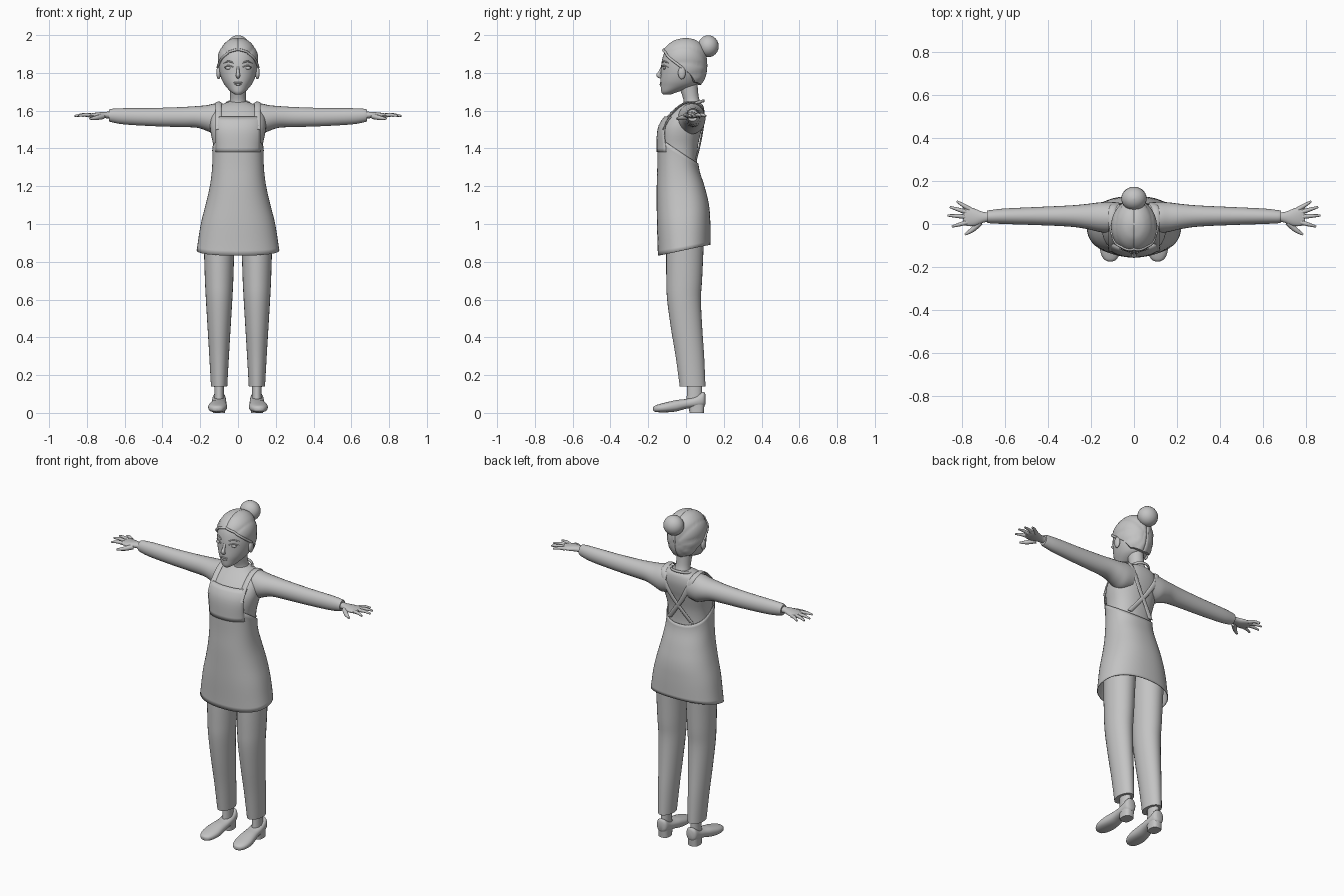
import bpy, bmesh, math
from mathutils import Vector

if "Cube" in bpy.data.objects:
    bpy.data.objects.remove(bpy.data.objects["Cube"])

GREY = bpy.data.materials.new("plain_grey")
GREY.diffuse_color = (0.55, 0.55, 0.55, 1)
GREY.use_nodes = True
GREY.node_tree.nodes["Principled BSDF"].inputs["Base Color"].default_value = GREY.diffuse_color
X, Y, Z = Vector((1, 0, 0)), Vector((0, 1, 0)), Vector((0, 0, 1))


def finish(name, verts, faces, mirror=False, thick=0, angle=50):
    bm = bmesh.new()
    vs = [bm.verts.new(v) for v in verts]
    for f in faces:
        bm.faces.new([vs[i] for i in f])
    bmesh.ops.recalc_face_normals(bm, faces=bm.faces)
    me = bpy.data.meshes.new(name)
    bm.to_mesh(me)
    bm.free()
    me.materials.append(GREY)
    ob = bpy.data.objects.new(name, me)
    bpy.context.collection.objects.link(ob)
    bpy.ops.object.select_all(action='DESELECT')
    ob.select_set(True)
    bpy.context.view_layer.objects.active = ob
    bpy.ops.object.shade_smooth_by_angle(angle=math.radians(angle))
    if thick:
        m = ob.modifiers.new("thickness", 'SOLIDIFY')
        m.thickness, m.offset = thick, 0
    if mirror:
        ob.modifiers.new("mirror", 'MIRROR').use_mirror_merge = False
    return ob


def smooth(rows, k=4):
    """Catmull-Rom resampling of a list of number rows."""
    out = []
    for i in range(len(rows) - 1):
        a, b, c, d = (rows[max(0, min(len(rows) - 1, i + j))] for j in (-1, 0, 1, 2))
        for s in range(k):
            t = s / k
            out.append(tuple(q + .5 * t * (r - p + t * (2*p - 5*q + 4*r - w + t * (3*(q - r) + w - p)))
                             for p, q, r, w in zip(a, b, c, d)))
    return out + [tuple(rows[-1])]


def ring(c, u, v, ru, rv, n, e=2.0):
    pts = []
    for i in range(n):
        a = 2 * math.pi * i / n
        cx, sy = math.cos(a), math.sin(a)
        pts.append(Vector(c) + u * ru * math.copysign(abs(cx) ** (2 / e), cx)
                   + v * rv * math.copysign(abs(sy) ** (2 / e), sy))
    return pts


def loft(name, rings, caps=True, **kw):
    n = len(rings[0])
    faces = [(r*n + i, r*n + (i+1) % n, (r+1)*n + (i+1) % n, (r+1)*n + i)
             for r in range(len(rings) - 1) for i in range(n)]
    if caps:
        faces += [tuple(range(n)), tuple(range((len(rings) - 1) * n, len(rings) * n))]
    return finish(name, [p for r in rings for p in r], faces, **kw)


def upright(name, rows, n=32, e=2.0, xc=0, **kw):
    """Rows: height, half width, front y, back y."""
    return loft(name, [ring((xc, (f + b) / 2, z), X, Y, rx, (b - f) / 2, n, e)
                       for z, rx, f, b in rows], **kw)


def sideways(name, rows, n=20, **kw):
    """Rows: x, y centre, y radius, z centre, z radius."""
    return loft(name, [ring((x, y, z), Y, Z, ry, rz, n) for x, y, ry, z, rz in rows], **kw)


def tube(name, pts, radii, flat=1.0, n=10, side=None, k=4, **kw):
    path = [Vector(p) for p in smooth(pts, k)]
    rr = smooth([(r,) for r in radii], k)
    rings = []
    for i, p in enumerate(path):
        t = (path[min(i + 1, len(path) - 1)] - path[max(i - 1, 0)]).normalized()
        u = side or t.cross(Z).normalized()
        v = t.cross(u).normalized()
        rings.append(ring(p, u, v, rr[i][0], rr[i][0] * flat, n))
    return loft(name, rings, **kw)


def ball(name, c, r, mirror=False, n=20):
    rings = [ring((c[0], c[1], c[2] - r[2] * math.cos(a)), X, Y, r[0] * math.sin(a), r[1] * math.sin(a), n)
             for a in (math.pi * (j + .05) / 12.1 for j in range(13))]
    return loft(name, rings, mirror=mirror)


def at(rows, z):
    """Linear lookup of a row by its first number."""
    z = max(rows[0][0], min(rows[-1][0], z))
    for a, b in zip(rows, rows[1:]):
        if z <= b[0]:
            t = (z - a[0]) / (b[0] - a[0])
            return [p + (q - p) * t for p, q in zip(a, b)]


def skin(rows, x, z, e=2.0, back=False):
    """y of a body surface at x, z."""
    _, rx, f, b = at(rows, z)
    d = (b - f) / 2 * max(0, 1 - abs(x / rx) ** e) ** (1 / e)
    return (f + b) / 2 + (d if back else -d)


# torso and skirt outline
E = 2.3
body = smooth([(.80, .226, -.147, .13), (.88, .214, -.148, .128), (1.0, .195, -.152, .127),
               (1.1, .170, -.153, .12), (1.2, .147, -.153, .096), (1.3, .135, -.15, .066),
               (1.4, .135, -.15, .068), (1.48, .150, -.148, .084), (1.53, .154, -.135, .097),
               (1.58, .146, -.098, .104), (1.62, .115, -.055, .099), (1.64, .075, -.025, .086),
               (1.652, .04, 0, .07)])
upright("shirt", [(z, rx - .006, f + .006, b - .006) for z, rx, f, b in body if z > 1.15], n=40, e=E)

# apron skirt with slanted hem and slanted waist seam
N, ROWS = 48, 24
rings = [[] for _ in range(ROWS + 1)]
for i in range(N):
    p0 = ring((0, -.008, 0), X, Y, 1, .138, N, E)[i]
    p1 = ring((0, -.042, 0), X, Y, 1, .108, N, E)[i]
    for r in range(ROWS + 1):
        t = r / ROWS
        z = (.863 + .21 * p0.y) * (1 - t) + (1.362 - .65 * p1.y) * t
        _, rx, f, b = at(body, z)
        rings[r].append(ring((0, (f + b) / 2, z), X, Y, rx, (b - f) / 2, N, E)[i])
loft("apron_skirt", rings, caps=False, thick=.004)

# apron bib following the chest
NX, NZ = 16, 8
verts, faces = [], []
for j in range(NZ + 1):
    for i in range(NX + 1):
        x, z = -.118 + .236 * i / NX, 1.38 + .187 * j / NZ
        verts.append((x, skin(body, x, z, E) - .003, z))
for j in range(NZ):
    for i in range(NX):
        a = j * (NX + 1) + i
        faces.append((a, a + 1, a + NX + 2, a + NX + 1))
finish("apron_bib", verts, faces, thick=.006)

# straps over the shoulders, crossing on the back
strap = [(.103, skin(body, .103, z, E) - .002, z) for z in (1.5, 1.56)]
strap += [(.103, -.035, 1.622), (.103, .02, 1.643), (.098, .078, 1.622)]
strap += [(x, skin(body, x, z, E, True) + .002, z) for x, z in
          ((.075, 1.56), (.03, 1.48), (-.03, 1.40), (-.075, 1.34))]
tube("apron_strap", strap, [.016] * len(strap), flat=.3, side=X, mirror=True)

# collar and neck
collar = [ring((0, .035 + .062 * math.sin(a) - .004, 1.634 + .018 * math.sin(a)),
               Vector((math.cos(a), math.sin(a), 0)), Z, .006, .008, 8) for a in
          (2 * math.pi * k / 32 for k in range(33))]
for k, r in enumerate(collar):
    for p in r:
        p.x += .062 * math.cos(2 * math.pi * k / 32)
loft("collar", collar, caps=False)
upright("neck", smooth([(1.60, .06, -.02, .09), (1.64, .046, -.012, .078), (1.68, .041, -.02, .066),
                        (1.76, .045, -.05, .06)]), n=24)

# sleeves and hands
sideways("sleeve", smooth([(.07, .03, .07, 1.56, .076), (.12, .03, .073, 1.557, .081),
                           (.165, .032, .068, 1.561, .068), (.22, .035, .058, 1.567, .057),
                           (.3, .037, .049, 1.566, .053), (.45, .037, .042, 1.566, .048),
                           (.6, .036, .036, 1.57, .043), (.665, .034, .031, 1.574, .036),
                           (.682, .034, .028, 1.575, .031)]), n=24, mirror=True)
sideways("palm", smooth([(.66, .034, .02, 1.575, .02), (.70, .031, .025, 1.577, .017),
                         (.74, .031, .040, 1.575, .016), (.775, .036, .045, 1.574, .012),
                         (.795, .038, .038, 1.574, .007)]), mirror=True)
for nm, a, b in (("little", (.765, .070), (.823, .105)), ("ring", (.775, .054), (.855, .079)),
                 ("middle", (.78, .034), (.866, .040)), ("index", (.775, .008), (.846, -.012))):
    m = ((a[0] + b[0]) / 2, (a[1] + b[1]) / 2)
    tube(nm + "_finger", [(*a, 1.574), (*m, 1.578), (*b, 1.572)], [.011, .009, .005], mirror=True)
tube("thumb", [(.715, .008, 1.57), (.75, -.026, 1.562), (.785, -.049, 1.557)], [.015, .012, .005], mirror=True)

# trousers, ankles, shoes and heels
upright("trouser_leg", smooth([(.14, .043, -.033, .103), (.3, .052, -.055, .096), (.45, .061, -.08, .086),
                               (.6, .070, -.1, .079), (.7, .075, -.104, .085), (.85, .080, -.105, .092),
                               (1.0, .086, -.1, .1)]), n=28, xc=.1, mirror=True)
upright("ankle", [(.05, .026, .0, .088), (.1, .025, .005, .085), (.2, .027, .005, .085)], n=20, xc=.1, mirror=True)
shoe = smooth([(.102, .1, .018, .045, .10), (.09, .1, .033, .032, .112), (.05, .1, .038, .028, .088),
               (0, .101, .040, .022, .074), (-.05, .105, .046, .008, .068), (-.10, .108, .050, .003, .057),
               (-.14, .110, .043, .003, .047), (-.165, .110, .028, .006, .038), (-.174, .110, .010, .012, .03)])
loft("shoe", [ring((x, y, (a + b) / 2), X, Z, rx, (b - a) / 2, 24, 2.4) for y, x, rx, a, b in shoe], mirror=True)
upright("shoe_heel", [(0, .032, .018, .094), (.025, .032, .016, .096), (.055, .034, .005, .099)],
        n=24, e=2.8, xc=.1, mirror=True)

# head
head = smooth([(1.686, .016, -.122, -.08), (1.70, .038, -.131, -.04), (1.73, .066, -.134, .045),
               (1.76, .084, -.135, .075), (1.80, .097, -.133, .092), (1.85, .102, -.130, .097),
               (1.90, .097, -.118, .092), (1.94, .080, -.092, .075), (1.97, .048, -.055, .045)])
upright("head", head, n=36)
tube("nose", [(0, -.122, 1.84), (0, -.138, 1.805), (0, -.146, 1.788), (0, -.132, 1.776)],
     [.007, .008, .012, .008], side=X)
ball("upper_lip", (0, -.132, 1.748), (.023, .007, .005))
ball("lower_lip", (0, -.132, 1.739), (.018, .008, .006))
ball("ear", (.103, -.022, 1.80), (.012, .02, .034), mirror=True)
ball("eye", (.049, skin(head, .049, 1.826) + .003, 1.826), (.019, .008, .009), mirror=True)
for nm, z, r in (("eyelid", 1.835, .0035), ("brow", 1.858, .004)):
    tube(nm, [(x, skin(head, x, z + dz) - .001, z + dz) for x, dz in
              ((.024, -.005), (.042, .002), (.058, .002), (.076, -.006))], [r * .6, r, r, r * .5], n=8, mirror=True)

# swept-back hair with combed strands
hair = smooth([(1.73, .062, -.06, .074), (1.76, .086, -.1, .096), (1.80, .101, -.13, .109),
               (1.85, .107, -.136, .112), (1.90, .103, -.129, .107), (1.94, .086, -.107, .092),
               (1.97, .054, -.07, .062), (1.983, .025, -.03, .028), (1.987, .003, -.003, .003)])
edge = [(0, 1.925), (30, 1.91), (60, 1.868), (85, 1.83), (105, 1.795), (122, 1.75), (180, 1.735)]
N, ROWS = 96, 26
rings = [[] for _ in range(ROWS + 2)]
rim = []
for i in range(N):
    a = 2 * math.pi * i / N
    fromfront = abs((math.degrees(a) + 90 + 180) % 360 - 180)
    low = at(edge, fromfront)[1]
    for r in range(ROWS + 1):
        t = math.sin(r / ROWS * math.pi / 2)
        z = low + (1.987 - low) * t
        _, rx, f, b = at(hair, z)
        p = Vector((rx * math.cos(a), (f + b) / 2 + (b - f) / 2 * math.sin(a), z))
        strand = abs(math.sin(5 * math.atan2(p.x, p.z - 1.82))) ** .5
        out = p - Vector((0, -.01, 1.84))
        p += out.normalized() * .005 * (strand - .8)
        if r == 0:
            rings[0].append(p - Vector((p.x, p.y + .02, 0)) * .14)
            if fromfront < 90:
                rim.append((math.sin(math.radians(fromfront)) * math.copysign(1, p.x), tuple(p)))
        rings[r + 1].append(p)
loft("hair", rings, angle=40)
rim = [p for _, p in sorted(rim)]
tube("hair_front_roll", rim, [.007] * len(rim), n=8, k=1)
ball("hair_bun", (0, .118, 1.941), (.059, .055, .058), n=28)
